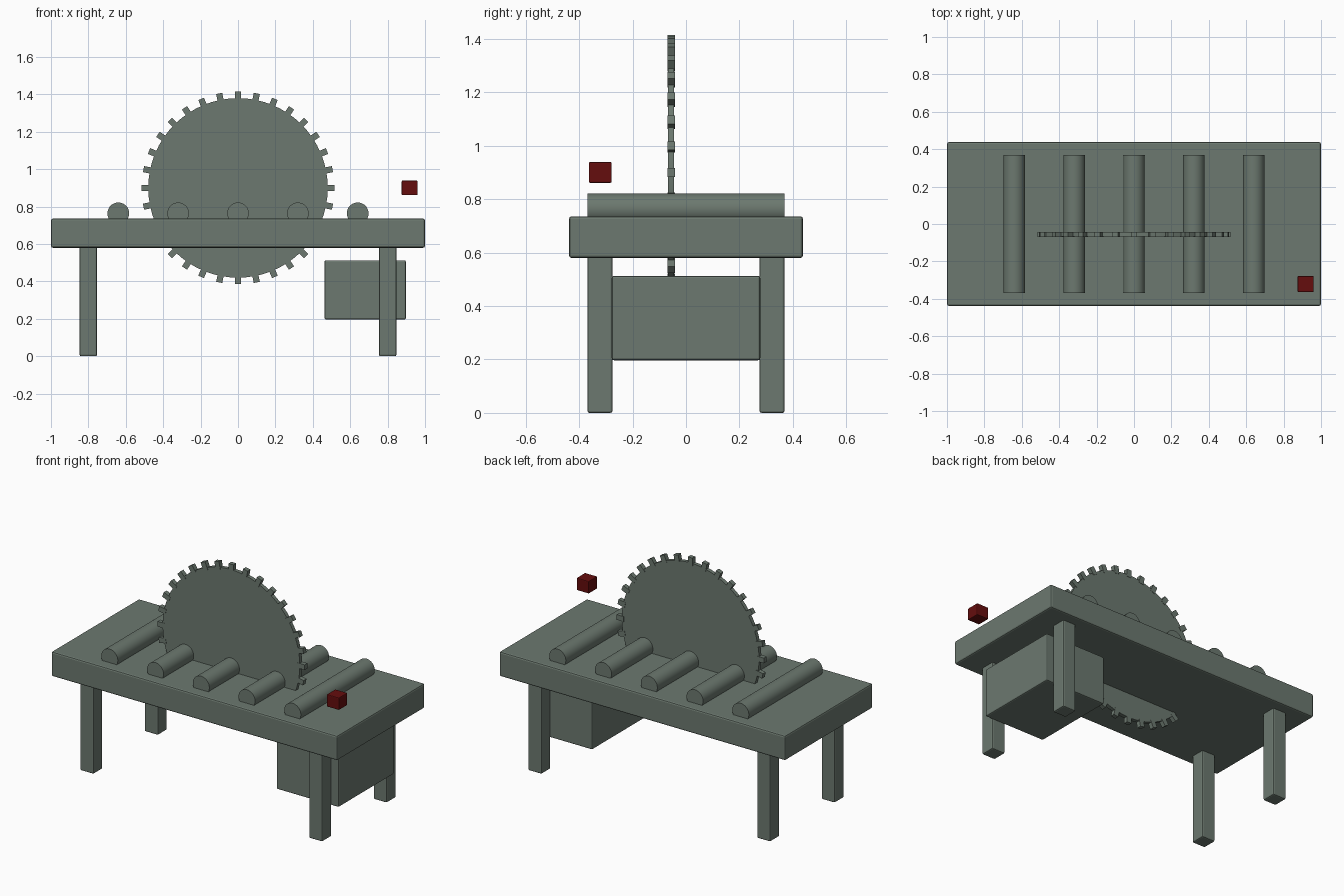
import bpy, bmesh, math
from mathutils import Matrix, Vector

if "Cube" in bpy.data.objects:
    bpy.data.objects.remove(bpy.data.objects["Cube"])


def material(name, rgb):
    m = bpy.data.materials.new(name)
    m.diffuse_color = (*rgb, 1)
    m.use_nodes = True
    m.node_tree.nodes["Principled BSDF"].inputs["Base Color"].default_value = m.diffuse_color
    return m


STEEL = material("grey green steel", (0.15, 0.19, 0.16))
RED = material("dark red", (0.13, 0.004, 0.004))


def finish(name, bm, mat, smooth=False):
    mesh = bpy.data.meshes.new(name)
    bm.to_mesh(mesh)
    bm.free()
    mesh.materials.append(mat)
    ob = bpy.data.objects.new(name, mesh)
    bpy.context.collection.objects.link(ob)
    if smooth:
        bpy.ops.object.select_all(action='DESELECT')
        ob.select_set(True)
        bpy.context.view_layer.objects.active = ob
        bpy.ops.object.shade_smooth_by_angle(angle=math.radians(35))
    return ob


def box(name, center, size, mat=STEEL, bevel=0.008):
    bm = bmesh.new()
    bmesh.ops.create_cube(bm, size=1, matrix=Matrix.Translation(center) @ Matrix.Diagonal((*size, 1)))
    ob = finish(name, bm, mat)
    mod = ob.modifiers.new("rounded edges", 'BEVEL')
    mod.width, mod.segments = bevel, 2
    return ob


def cylinder_y(bm, center, radius, length, sides):
    bmesh.ops.create_cone(bm, cap_ends=True, segments=sides, radius1=radius, radius2=radius, depth=length,
                          matrix=Matrix.Translation(center) @ Matrix.Rotation(math.pi / 2, 4, 'X'))


# Table top and four legs
box("table_top", (0, 0, 0.658), (2, 0.876, 0.156), bevel=0.01)
for sx in (-1, 1):
    for sy in (-1, 1):
        box("leg", (sx * 0.8, sy * 0.322, 0.3), (0.094, 0.094, 0.6))

# Motor housing slung under the right end
box("motor_housing", (0.68, 0, 0.355), (0.436, 0.556, 0.316))

# Feed rollers half sunk in the table
for i in range(-2, 3):
    bm = bmesh.new()
    cylinder_y(bm, (i * 0.32, 0, 0.764), 0.058, 0.738, 32)
    finish("roller", bm, STEEL, smooth=True)

# Circular saw blade with square radial teeth
HUB = Vector((0, -0.056, 0.9))
TEETH = 32
bm = bmesh.new()
cylinder_y(bm, HUB, 0.48, 0.024, 64)
for i in range(TEETH):
    bmesh.ops.create_cube(bm, size=1, matrix=Matrix.Translation(HUB)
                          @ Matrix.Rotation(i * math.tau / TEETH, 4, 'Y')
                          @ Matrix.Translation((0.49, 0, 0))
                          @ Matrix.Diagonal((0.05, 0.028, 0.033, 1)))
finish("saw_blade", bm, STEEL, smooth=True)

# Red stop button
box("stop_button", (0.918, -0.321, 0.9), (0.086, 0.086, 0.078), RED, bevel=0.005)
